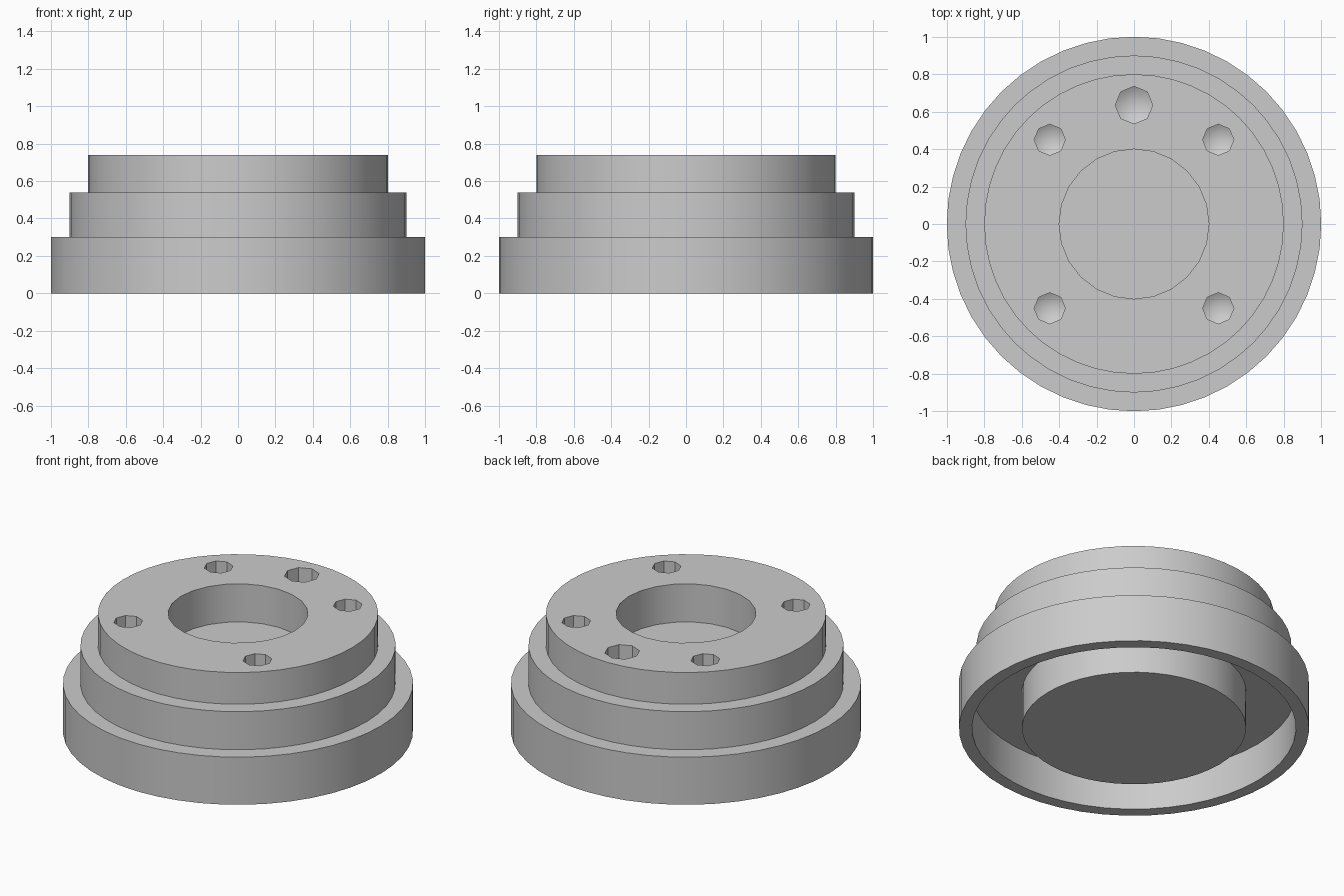
import bpy
import bmesh
from math import cos, sin, tau, radians

cube = bpy.data.objects.get("Cube")
if cube:
    bpy.data.objects.remove(cube)

grey = bpy.data.materials.new("plain grey")
grey.use_nodes = True
grey.diffuse_color = (0.6, 0.6, 0.6, 1)
grey.node_tree.nodes["Principled BSDF"].inputs["Base Color"].default_value = (0.6, 0.6, 0.6, 1)


def lathe(name, profile, sides, location=(0, 0, 0)):
    """Revolve (radius, height) points around z; zero radius becomes a pole."""
    bm = bmesh.new()
    rings = []
    for r, z in profile:
        if r == 0:
            rings.append([bm.verts.new((0, 0, z))] * sides)
        else:
            rings.append([bm.verts.new((r * cos(tau * i / sides), r * sin(tau * i / sides), z))
                          for i in range(sides)])
    for a, b in zip(rings, rings[1:]):
        for i in range(sides):
            j = (i + 1) % sides
            corners = list(dict.fromkeys((a[i], a[j], b[j], b[i])))
            bm.faces.new(corners)
    # Flat caps on open ends
    for ring in (rings[0], rings[-1]):
        if ring[0] is not ring[1]:
            bm.faces.new(ring)
    bmesh.ops.recalc_face_normals(bm, faces=bm.faces)
    mesh = bpy.data.meshes.new(name)
    bm.to_mesh(mesh)
    bm.free()
    mesh.materials.append(grey)
    obj = bpy.data.objects.new(name, mesh)
    obj.location = location
    bpy.context.collection.objects.link(obj)
    return obj


TOP = 0.74

# Stepped hub with an annular groove underneath, from boss face round to top face
hub = lathe("stepped_hub", [
    (0.64, 0), (0.64, 0.24), (0.925, 0.24), (0.925, 0), (1, 0), (1, 0.3),
    (0.9, 0.3), (0.9, 0.54), (0.8, 0.54), (0.8, TOP)], 48)

# Centre bore
cutters = [lathe("bore_cutter", [(0.4, -0.24), (0.4, 0.1)], 24, (0, 0, TOP))]

# Drilled holes with conical tips: four around the bore and a larger one at the back
holes = [(x, y, 0.083) for x in (-0.45, 0.45) for y in (-0.45, 0.45)] + [(0, 0.635, 0.1)]
for x, y, r in holes:
    cutters.append(lathe("hole_cutter", [(0, -0.2 - 0.6 * r), (r, -0.2), (r, 0.1)], 8, (x, y, TOP)))

bpy.context.view_layer.objects.active = hub
hub.select_set(True)
for cutter in cutters:
    cutter.hide_render = True
    cut = hub.modifiers.new("cut", "BOOLEAN")
    cut.operation = "DIFFERENCE"
    cut.solver = "EXACT"
    cut.object = cutter
    bpy.context.view_layer.update()
    bpy.ops.object.modifier_apply(modifier=cut.name)
    bpy.data.objects.remove(cutter)

bpy.ops.object.shade_smooth_by_angle(angle=radians(30))
